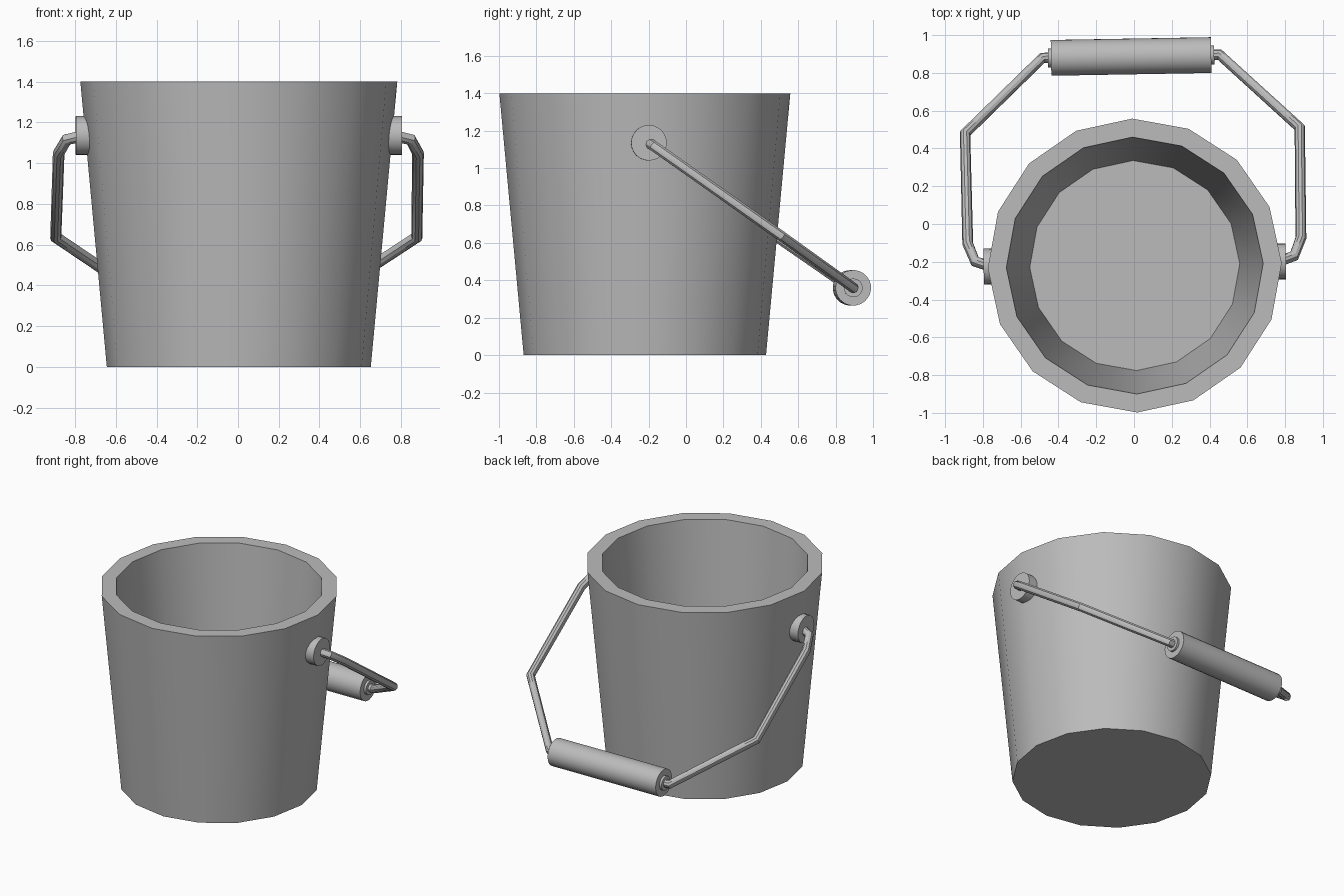
import bpy, bmesh, math
from mathutils import Matrix

cube = bpy.data.objects.get("Cube")
if cube:
    bpy.data.objects.remove(cube)

grey = bpy.data.materials.new("plain_grey")
grey.use_nodes = True
colour = (0.5, 0.5, 0.5, 1)
grey.diffuse_color = colour
grey.node_tree.nodes["Principled BSDF"].inputs["Base Color"].default_value = colour

TWIST = math.radians(1.0)
CENTRE_Y = -0.22
frame = Matrix.Translation((0.004, CENTRE_Y, 0)) @ Matrix.Rotation(TWIST, 4, 'Z')
# The handle hangs backward from the pivots
pivot = frame @ Matrix.Translation((0, 0.008, 1.135))
handle = pivot @ Matrix.Rotation(math.radians(-35.2), 4, 'X')


def finish(ob, matrix):
    ob.matrix_world = matrix
    ob.data.materials.clear()
    ob.data.materials.append(grey)
    bpy.ops.object.select_all(action='DESELECT')
    ob.select_set(True)
    bpy.context.view_layer.objects.active = ob
    bpy.ops.object.shade_smooth_by_angle(angle=math.radians(35))


def lathe(name, profile, sides, matrix):
    """Spin (radius, height) pairs around z and cap both ends."""
    bm = bmesh.new()
    rings = []
    for r, z in profile:
        rings.append([bm.verts.new((r * math.cos(math.tau * i / sides),
                                    r * math.sin(math.tau * i / sides), z))
                      for i in range(sides)])
    for a, b in zip(rings, rings[1:]):
        for i in range(sides):
            j = (i + 1) % sides
            bm.faces.new((a[i], a[j], b[j], b[i]))
    bm.faces.new(rings[0][::-1])
    bm.faces.new(rings[-1])
    bmesh.ops.recalc_face_normals(bm, faces=bm.faces)
    me = bpy.data.meshes.new(name)
    bm.to_mesh(me)
    bm.free()
    ob = bpy.data.objects.new(name, me)
    bpy.context.collection.objects.link(ob)
    finish(ob, matrix)
    return ob


# Tapered pail with a thick wall and floor
lathe("pail", [(0.648, 0), (0.778, 1.4), (0.68, 1.4), (0.556, 0.09)], 16, frame)

along_x = Matrix.Rotation(math.pi / 2, 4, 'Y')

# Round pivots on both sides
for side, sign in (("left", 1), ("right", -1)):
    at = pivot @ Matrix.Translation((sign * 0.76, 0, 0)) @ along_x
    lathe(side + "_pivot", [(0.095, -0.04), (0.095, 0.04)], 24, at)

# Grip with small collars at its ends
REACH = 1.345
lathe("grip", [(0.05, -0.44), (0.05, -0.424), (0.095, -0.424),
               (0.095, 0.424), (0.05, 0.424), (0.05, 0.44)], 24,
      handle @ Matrix.Translation((0, REACH, 0)) @ along_x)

# Bent wire, mirrored from one half
half = [(0.76, 0), (0.845, 0.035), (0.882, 0.15), (0.886, 0.865),
        (0.47, REACH), (0.4, REACH)]
path = half + [(-x, u) for x, u in reversed(half)]
curve = bpy.data.curves.new("wire_handle", 'CURVE')
curve.dimensions = '3D'
curve.bevel_depth = 0.029
curve.bevel_resolution = 3
curve.use_fill_caps = True
spline = curve.splines.new('POLY')
spline.points.add(len(path) - 1)
for point, (x, u) in zip(spline.points, path):
    point.co = (x, u, 0, 1)
wire = bpy.data.objects.new("wire_handle", curve)
bpy.context.collection.objects.link(wire)
bpy.ops.object.select_all(action='DESELECT')
wire.select_set(True)
bpy.context.view_layer.objects.active = wire
bpy.ops.object.convert(target='MESH')
finish(bpy.context.view_layer.objects.active, handle)
